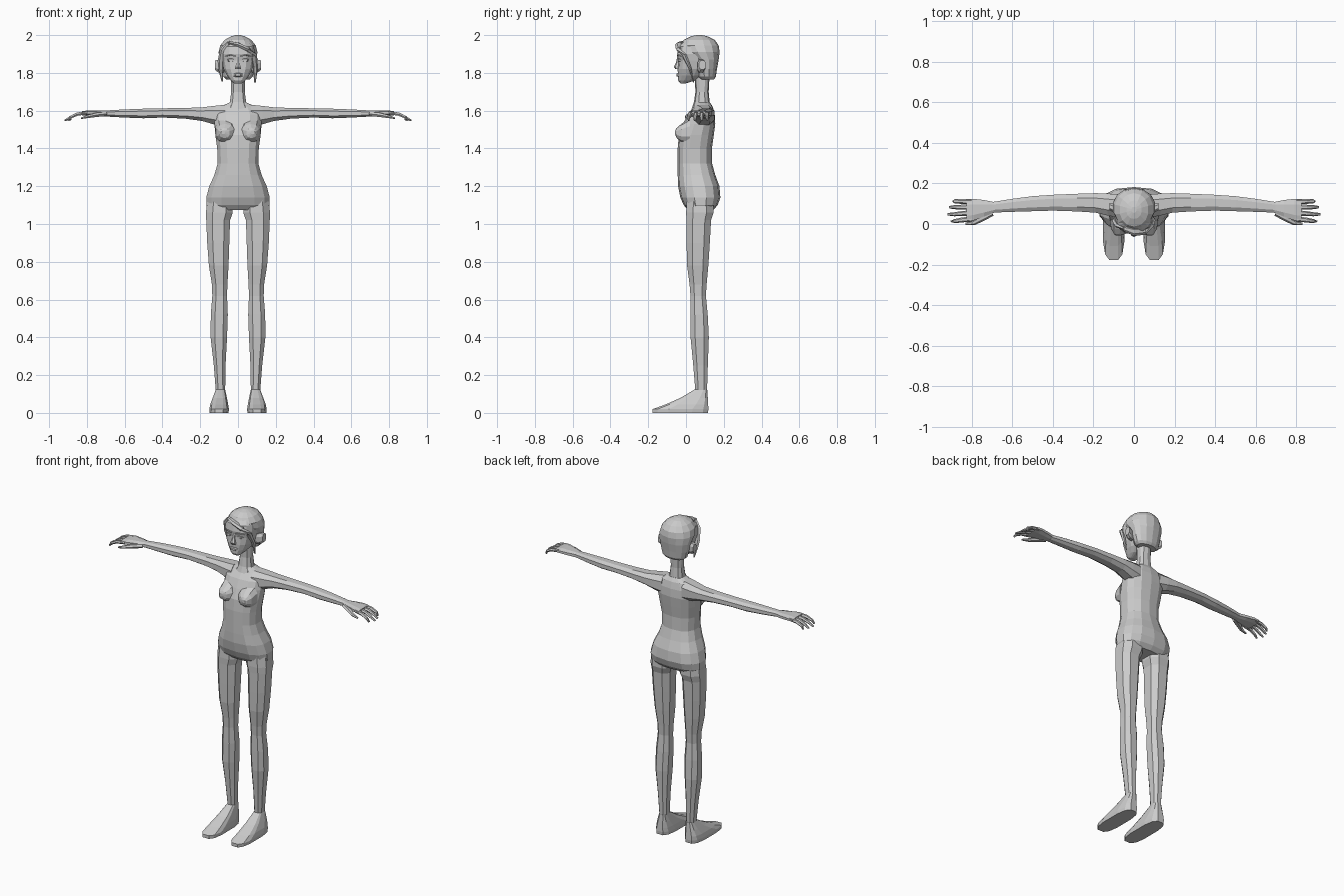
import bpy, bmesh, math
from mathutils import Vector

skin = bpy.data.materials.new("plain grey")
skin.diffuse_color = (0.6, 0.6, 0.6, 1)


def skin_rings(name, rings, mirror=False):
    """Bridge equal-length point rings, cap the ends, optionally mirror across x."""
    bm = bmesh.new()
    loops = [[bm.verts.new(p) for p in r] for r in rings]
    n = len(loops[0])
    for a, b in zip(loops, loops[1:]):
        for i in range(n):
            bm.faces.new((a[i], a[(i + 1) % n], b[(i + 1) % n], b[i]))
    bm.faces.new(loops[0][::-1])
    bm.faces.new(loops[-1])
    bmesh.ops.recalc_face_normals(bm, faces=bm.faces)
    me = bpy.data.meshes.new(name)
    bm.to_mesh(me)
    bm.free()
    me.materials.append(skin)
    ob = bpy.data.objects.new(name, me)
    bpy.context.collection.objects.link(ob)
    if mirror:
        ob.modifiers.new("mirror", 'MIRROR').use_clip = False
    return ob


def loft(name, axis, rows, n=10, power=0.8, mirror=False):
    """Rows: position on axis, then min/max on each of the other two axes."""
    rings = []
    for t, a0, a1, b0, b1 in rows:
        ring = []
        for i in range(n):
            g = 2 * math.pi * (i + 0.5) / n
            c, s = math.cos(g), math.sin(g)
            u = math.copysign(abs(c) ** power, c) / math.cos(math.pi / n) ** power
            v = math.copysign(abs(s) ** power, s)
            a = (a0 + a1) / 2 + u * (a1 - a0) / 2
            b = (b0 + b1) / 2 + v * (b1 - b0) / 2
            ring.append({'x': (t, a, b), 'y': (a, t, b), 'z': (a, b, t)}[axis])
        rings.append(ring)
    return skin_rings(name, rings, mirror)


def body(name, rows, **kw):
    """Centred vertical loft: height, half width, front, back."""
    return loft(name, 'z', [(z, -w, w, f, b) for z, w, f, b in rows], **kw)


def tube(name, pts, radii, n=6, flat=1.0, mirror=False):
    """Tapered tube along points, flattened vertically or in depth."""
    pts = [Vector(p) for p in pts]
    rings = []
    for i, (p, r) in enumerate(zip(pts, radii)):
        d = (pts[min(i + 1, len(pts) - 1)] - pts[max(i - 1, 0)]).normalized()
        side = d.cross(Vector((0, 0, 1)) if abs(d.z) < 0.7 else Vector((0, 1, 0))).normalized()
        up = side.cross(d)
        rings.append([p + r * (math.cos(g) * side + flat * math.sin(g) * up)
                      for g in (2 * math.pi * k / n for k in range(n))])
    return skin_rings(name, rings, mirror)


# torso from crotch to collar
body("torso", [
    (1.075, .155, .01, .145), (1.10, .168, -.012, .168), (1.14, .168, -.03, .182),
    (1.20, .152, -.042, .177), (1.26, .125, -.044, .155), (1.32, .108, -.044, .138),
    (1.40, .11, -.044, .137), (1.47, .12, -.038, .147), (1.53, .125, -.015, .155),
    (1.58, .122, .008, .152), (1.62, .095, .04, .142), (1.642, .048, .045, .128)], n=14)
body("neck", [(1.61, .06, .03, .135), (1.645, .043, .042, .125),
              (1.70, .036, .05, .12), (1.79, .038, .045, .125)], n=10)

# bust
loft("bust", 'y', [(.02, .01, .12, 1.42, 1.56), (-.025, .02, .112, 1.435, 1.53),
                   (-.05, .045, .098, 1.455, 1.508), (-.057, .068, .09, 1.475, 1.495)],
     mirror=True)

# legs and feet
loft("leg", 'z', [
    (1.14, .03, .160, .0, .15), (1.06, .028, .170, -.004, .15), (1.02, .042, .168, -.002, .137),
    (.90, .046, .163, -.001, .13), (.78, .05, .154, .002, .122), (.68, .056, .138, .016, .112),
    (.62, .058, .136, .021, .108), (.52, .054, .144, .02, .118), (.40, .058, .145, .021, .124),
    (.25, .066, .128, .036, .118), (.11, .068, .117, .048, .113)], n=8, mirror=True)
loft("foot", 'z', [
    (.0, .05, .15, -.18, .12), (.02, .048, .152, -.18, .122), (.045, .052, .147, -.11, .12),
    (.08, .059, .134, -.03, .117), (.125, .068, .117, .047, .113)],
     n=12, power=.65, mirror=True)

# arms and palms
loft("arm", 'x', [
    (.07, .03, .145, 1.51, 1.635), (.13, .042, .15, 1.525, 1.628), (.19, .056, .152, 1.543, 1.62),
    (.28, .062, .149, 1.556, 1.616), (.40, .066, .144, 1.562, 1.614), (.50, .063, .137, 1.558, 1.612),
    (.60, .06, .124, 1.562, 1.608), (.70, .056, .108, 1.568, 1.602)], n=8, mirror=True)
loft("palm", 'x', [(.69, .056, .108, 1.568, 1.602), (.74, .036, .118, 1.57, 1.603),
                   (.79, .018, .124, 1.574, 1.603), (.825, .012, .122, 1.575, 1.598)],
     n=8, mirror=True)

# fingers and thumb
for i, (y0, y1, tip) in enumerate([(.110, .112, .89), (.083, .083, .91),
                                   (.055, .048, .918), (.025, .014, .90)]):
    tube(f"finger_{i + 1}", [(.80, y0, 1.588), (.85, (y0 + y1) / 2, 1.582),
                             (.885, y1, 1.566), (tip, y1, 1.548)],
         [.013, .012, .010, .006], flat=.8, mirror=True)
tube("thumb", [(.70, .055, 1.583), (.75, .028, 1.578), (.79, .006, 1.57), (.83, .0, 1.56)],
     [.016, .016, .012, .006], flat=.8, mirror=True)

# face and jaw
body("face", [
    (1.745, .022, -.03, .0), (1.76, .038, -.042, .05), (1.785, .058, -.043, .09),
    (1.82, .076, -.044, .11), (1.865, .085, -.041, .12), (1.90, .09, -.047, .12),
    (1.94, .084, -.04, .12), (1.97, .06, -.01, .12)], n=14)

# hair cap, cut back from the face
body("hair", [
    (1.765, .062, .075, .148), (1.78, .078, .06, .158), (1.82, .088, .052, .164),
    (1.87, .097, .035, .173), (1.91, .103, -.012, .178), (1.945, .094, -.03, .173),
    (1.975, .07, -.012, .152), (1.993, .038, .025, .115), (2.0, .012, .055, .085)],
     n=14, power=.95)

# swept fringe and side locks
tube("fringe", [(-.05, -.022, 1.962), (0, -.038, 1.95), (.05, -.033, 1.925),
                (.082, -.008, 1.89), (.092, .02, 1.83), (.09, .04, 1.75)],
     [.012, .02, .022, .02, .014, .004], flat=.6)
tube("side_lock", [(-.05, -.022, 1.96), (-.078, -.008, 1.92), (-.09, .015, 1.86),
                   (-.09, .03, 1.81), (-.083, .04, 1.755)],
     [.01, .018, .018, .012, .004], flat=.6)

# ears
loft("ear", 'x', [(.075, .06, .09, 1.80, 1.86), (.105, .06, .1, 1.80, 1.872),
                  (.122, .07, .104, 1.815, 1.868)], n=8, mirror=True)

# nose, lips, brows and eyes
loft("nose", 'z', [(1.82, -.017, .017, -.056, -.03), (1.832, -.014, .014, -.064, -.03),
                   (1.855, -.008, .008, -.053, -.03), (1.885, -.006, .006, -.046, -.03)], n=6)
loft("lips", 'y', [(-.035, -.03, .03, 1.775, 1.802), (-.05, -.014, .014, 1.782, 1.797)], n=8)
tube("brow", [(.014, -.045, 1.888), (.04, -.041, 1.895), (.066, -.024, 1.888)],
     [.004, .006, .003], flat=.7, mirror=True)
loft("eye", 'y', [(-.015, .016, .06, 1.855, 1.88), (-.043, .024, .05, 1.861, 1.875)],
     n=8, mirror=True)
